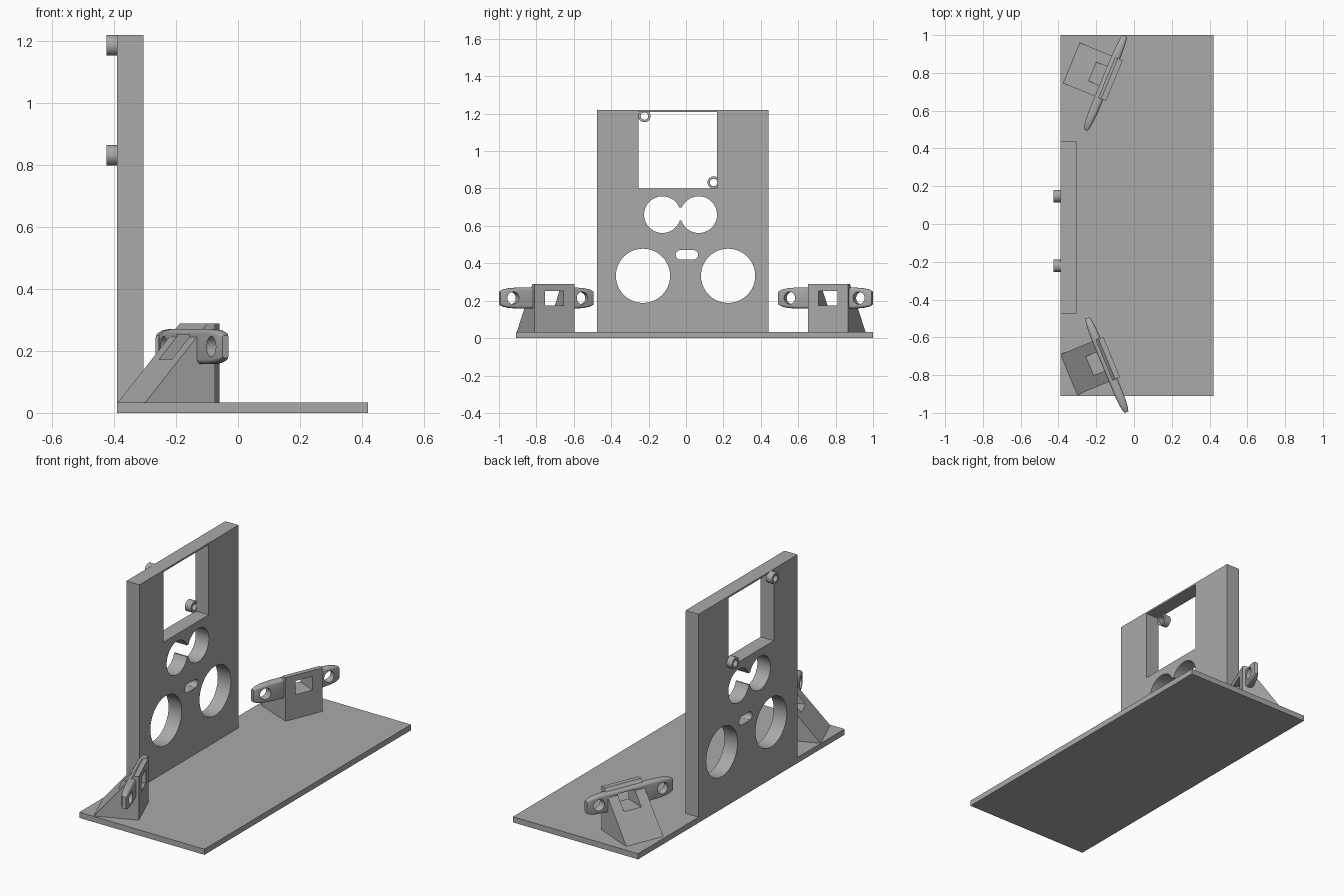
import bpy, bmesh
from math import pi, radians, cos, sin
from mathutils import Matrix, Vector

if "Cube" in bpy.data.objects:
    bpy.data.objects.remove(bpy.data.objects["Cube"])

grey = bpy.data.materials.new("plain grey")
grey.use_nodes = True
grey.diffuse_color = (0.4, 0.4, 0.4, 1)
grey.node_tree.nodes["Principled BSDF"].inputs["Base Color"].default_value = grey.diffuse_color


def finish(name, bm, matrix=Matrix()):
    bmesh.ops.recalc_face_normals(bm, faces=bm.faces)
    mesh = bpy.data.meshes.new(name)
    bm.to_mesh(mesh)
    bm.free()
    mesh.transform(matrix)
    mesh.materials.append(grey)
    obj = bpy.data.objects.new(name, mesh)
    bpy.context.collection.objects.link(obj)
    return obj


def box(name, lo, hi, matrix=Matrix()):
    lo, hi = Vector(lo), Vector(hi)
    bm = bmesh.new()
    bmesh.ops.create_cube(bm, size=1)
    bmesh.ops.scale(bm, vec=hi - lo, verts=bm.verts)
    bmesh.ops.translate(bm, vec=(lo + hi) / 2, verts=bm.verts)
    return finish(name, bm, matrix)


def rod(name, x0, x1, y, z, r, matrix=Matrix(), r2=None):
    """Cylinder or cone lying along x."""
    bm = bmesh.new()
    place = Matrix.Translation(((x0 + x1) / 2, y, z)) @ Matrix.Rotation(pi / 2, 4, "Y")
    bmesh.ops.create_cone(bm, cap_ends=True, segments=48, radius1=r, radius2=r2 or r,
                          depth=x1 - x0, matrix=place)
    return finish(name, bm, matrix)


def cut(obj, cutters):
    for cutter in cutters:
        cutter.hide_render = True
        mod = obj.modifiers.new("cut", "BOOLEAN")
        mod.operation, mod.solver, mod.object = "DIFFERENCE", "EXACT", cutter
        bpy.context.view_layer.objects.active = obj
        bpy.ops.object.modifier_apply(modifier=mod.name)
        bpy.data.objects.remove(cutter)


def smooth(obj):
    bpy.ops.object.select_all(action="DESELECT")
    obj.select_set(True)
    bpy.context.view_layer.objects.active = obj
    bpy.ops.object.shade_smooth_by_angle(angle=radians(35))


# Base plate
FLOOR = 0.033
box("base_plate", (-0.39, -0.91, 0), (0.42, 1.0, FLOOR))

# Upright panel with its openings
BACK, FACE = -0.39, -0.305
panel = box("upright_panel", (BACK, -0.475, FLOOR), (FACE, 0.44, 1.22))


def through(y0, y1, z0, z1):
    return box("cutter", (BACK - 0.1, y0, z0), (FACE + 0.1, y1, z1))


def bore(y, z, r):
    return rod("cutter", BACK - 0.1, FACE + 0.1, y, z, r)


cut(panel, [through(-0.255, 0.165, 0.8, 1.21),
            bore(-0.23, 0.333, 0.145), bore(0.225, 0.333, 0.145),
            bore(-0.126, 0.66, 0.098), bore(0.068, 0.66, 0.098),
            through(-0.05, -0.01, 0.63, 0.698),
            through(-0.035, 0.045, 0.42, 0.47),
            bore(-0.03, 0.445, 0.025), bore(0.04, 0.445, 0.025)])
smooth(panel)

# Hollow mounting pegs at opposite corners of the square opening
for name, y, z in (("upper_peg", -0.222, 1.187), ("lower_peg", 0.148, 0.832)):
    peg = rod(name, -0.425, -0.385, y, z, 0.033, r2=0.033)
    cut(peg, [rod("cutter", -0.5, -0.3, y, z, 0.02)])
    smooth(peg)


def wedge(name, matrix):
    """Sloping support with a vertical front face at local x = 0."""
    profile = [(0, FLOOR), (0, 0.288), (-0.028, 0.288), (-0.245, FLOOR)]
    bm = bmesh.new()
    face = bm.faces.new([bm.verts.new((x, -0.116, z)) for x, z in profile])
    new = bmesh.ops.extrude_face_region(bm, geom=[face])["geom"]
    bmesh.ops.translate(bm, vec=(0, 0.232, 0),
                        verts=[v for v in new if isinstance(v, bmesh.types.BMVert)])
    return finish(name, bm, matrix)


def bar(name, matrix):
    """Rounded bar, thinner and lower towards both ends."""
    half = [(0.16, 0.057, 0.024), (0.215, 0.053, 0.021), (0.25, 0.046, 0.017), (0.27, 0.036, 0.011)]
    sections = [(-t, h, d) for t, h, d in reversed(half)] + half
    bm = bmesh.new()
    rings = []
    for t, h, d in sections:
        ring = []
        for k in range(24):
            a = 2 * pi * (k + 0.5) / 24
            c, s = cos(a), sin(a)
            r = d * 0.7
            x = (d - r) * (1 if c > 0 else -1) + r * c
            z = (h - r) * (1 if s > 0 else -1) + r * s
            ring.append(bm.verts.new((-0.04 + x, -0.03 + t, 0.214 + z)))
        rings.append(ring)
    for a, b in zip(rings, rings[1:]):
        for k in range(24):
            n = (k + 1) % 24
            bm.faces.new((a[k], a[n], b[n], b[k]))
    bm.faces.new(rings[0])
    bm.faces.new(rings[-1])
    return finish(name, bm, matrix)


# Two angled sensor brackets, each a wedge and a bar with a shared opening
for side, x, y, turn in (("front", -0.118, -0.704, 22.5), ("back", -0.104, 0.759, -22.5)):
    place = Matrix.Translation((x, y, 0)) @ Matrix.Rotation(radians(turn), 4, "Z")
    support = wedge(side + "_bracket_wedge", place)
    holder = bar(side + "_bracket_bar", place)
    for part in (support, holder):
        cut(part, [box("cutter", (-0.4, -0.054, 0.173), (0.1, 0.054, 0.253), place)])
    cut(holder, [rod("cutter", -0.2, 0.1, -0.03 + t, 0.214, 0.033, place) for t in (-0.2, 0.2)])
    smooth(holder)
